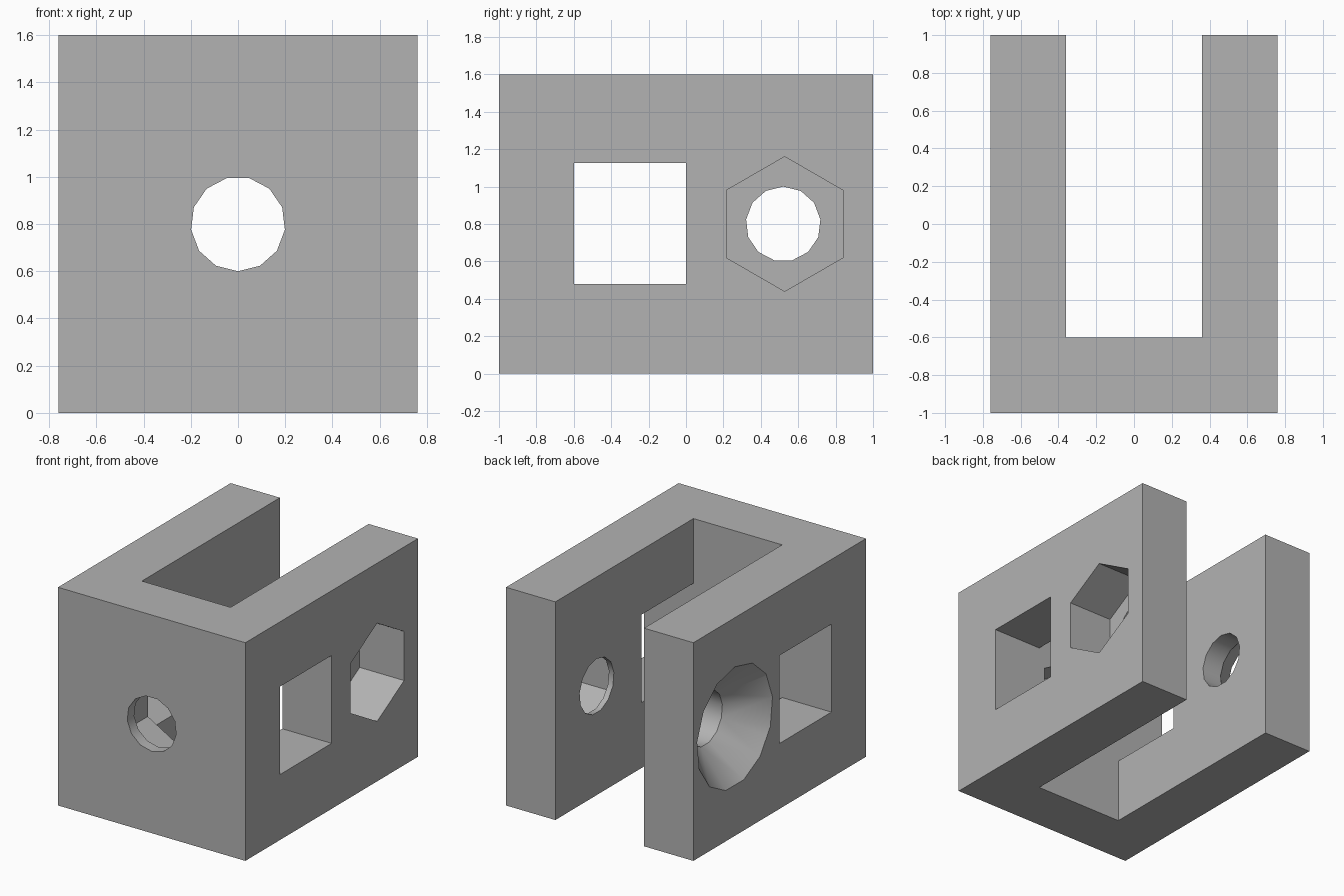
import bpy
from math import pi
from mathutils import Matrix, Vector

old = bpy.data.objects.get("Cube")
if old:
    bpy.data.objects.remove(old, do_unlink=True)

grey = bpy.data.materials.new("light_grey")
grey.use_nodes = True
colour = (0.45, 0.45, 0.45, 1)
grey.diffuse_color = colour
grey.node_tree.nodes["Principled BSDF"].inputs["Base Color"].default_value = colour


def box(name, low, high):
    """Box between two opposite corners."""
    low, high = Vector(low), Vector(high)
    bpy.ops.mesh.primitive_cube_add(size=1)
    ob = bpy.context.object
    ob.name = name
    ob.data.transform(Matrix.Translation((low + high) / 2) @ Matrix.Diagonal((high - low).to_4d()))
    return ob


def prism(name, sides, start, end, r_start, r_end=None, up=1):
    """Prism or cone from start to end, one corner pointing up (or down)."""
    start, end = Vector(start), Vector(end)
    axis = (end - start).normalized()
    corner = Vector((0, 0, up))
    bpy.ops.mesh.primitive_cone_add(vertices=sides, radius1=r_start,
                                    radius2=r_start if r_end is None else r_end,
                                    depth=(end - start).length)
    ob = bpy.context.object
    ob.name = name
    # local y (first corner) becomes the corner direction, local z the axis
    turn = Matrix((corner.cross(axis), corner, axis)).transposed().to_4x4()
    ob.data.transform(Matrix.Translation((start + end) / 2) @ turn)
    return ob


MID = 0.8
HOLE = 0.2

# U-shaped bracket
bracket = box("bracket", (-0.76, -1, 0), (0.76, 1, 1.6))
bracket.data.materials.append(grey)

cutters = [
    box("slot_cutter", (-0.36, -0.6, -0.2), (0.36, 1.2, 1.8)),
    box("window_cutter", (-1, -0.6, 0.48), (1, 0, 1.125)),
    # front bolt hole with nut pocket behind it
    prism("front_hole_cutter", 13, (0, -1.2, MID), (0, -0.5, MID), HOLE, up=-1),
    prism("front_nut_cutter", 6, (0, -0.92, MID), (0, -0.5, MID), 0.36),
    # side bolt hole, nut pocket on one cheek and countersink on the other
    prism("side_hole_cutter", 13, (-1, 0.52, MID), (1, 0.52, MID), HOLE),
    prism("side_nut_cutter", 6, (0.4, 0.5275, MID), (1, 0.5275, MID), 0.36),
    prism("countersink_cutter", 13, (-0.86, 0.52, MID), (-0.52, 0.52, MID), 0.54, HOLE),
]

for cutter in cutters:
    cutter.hide_render = True
    cut = bracket.modifiers.new(cutter.name, "BOOLEAN")
    cut.operation = "DIFFERENCE"
    cut.solver = "EXACT"
    cut.object = cutter

# bake the cuts, then drop the cutters
bpy.ops.object.select_all(action="DESELECT")
bracket.select_set(True)
bpy.context.view_layer.objects.active = bracket
for cutter in cutters:
    bpy.ops.object.modifier_apply(modifier=cutter.name)
    bpy.data.objects.remove(cutter, do_unlink=True)

bpy.ops.object.shade_smooth_by_angle(angle=pi / 6)
